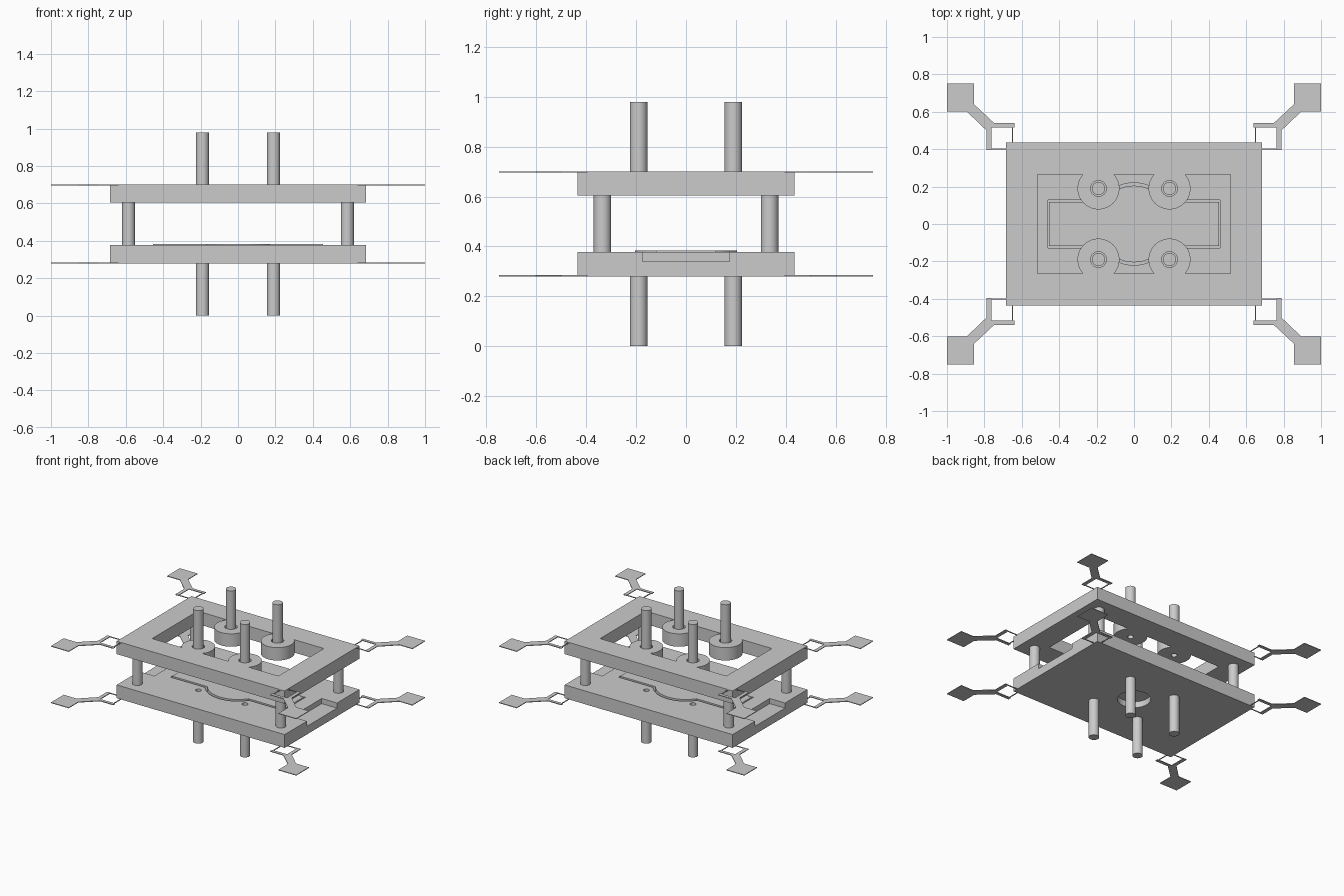
import bpy
import bmesh
from math import radians

if "Cube" in bpy.data.objects:
    bpy.data.objects.remove(bpy.data.objects["Cube"], do_unlink=True)

GREY = (0.6, 0.6, 0.6, 1)
grey = bpy.data.materials.new("plain_grey")
grey.use_nodes = True
grey.diffuse_color = GREY
grey.node_tree.nodes["Principled BSDF"].inputs["Base Color"].default_value = GREY

SIGNS = [(sx, sy) for sx in (-1, 1) for sy in (-1, 1)]
ROD = 0.19  # rod offset from centre in x and y


def side(sx, sy):
    return ("left" if sx > 0 else "right") + ("_back" if sy > 0 else "_front")


def finish(ob, name):
    ob.name = name
    ob.data.materials.clear()
    ob.data.materials.append(grey)
    return ob


def box(name, x, y, z):
    """Box from (min, max) pairs."""
    bpy.ops.mesh.primitive_cube_add(size=1, location=[sum(p) / 2 for p in (x, y, z)])
    ob = bpy.context.object
    ob.scale = [p[1] - p[0] for p in (x, y, z)]
    bpy.ops.object.transform_apply(location=True, scale=True)
    return finish(ob, name)


def slab(name, hx, hy, z):
    return box(name, (-hx, hx), (-hy, hy), z)


def cylinder(name, x, y, r, z, sides=48):
    bpy.ops.mesh.primitive_cylinder_add(
        vertices=sides, radius=r, depth=z[1] - z[0], location=(x, y, sum(z) / 2))
    ob = bpy.context.object
    bpy.ops.object.transform_apply(location=True)
    bpy.ops.object.shade_smooth_by_angle(angle=radians(30))
    return finish(ob, name)


def combine(ob, tool, operation):
    """Apply a boolean and drop the tool."""
    mod = ob.modifiers.new("cut", "BOOLEAN")
    mod.operation, mod.solver, mod.object = operation, "EXACT", tool
    bpy.context.view_layer.objects.active = ob
    bpy.ops.object.modifier_apply(modifier=mod.name)
    bpy.data.objects.remove(tool, do_unlink=True)


def sheet(name, outlines, z, thick):
    """Flat thin part made of several extruded outlines."""
    bm = bmesh.new()
    for outline in outlines:
        face = bm.faces.new([bm.verts.new((x, y, z)) for x, y in outline])
        new = bmesh.ops.extrude_face_region(bm, geom=[face])["geom"]
        bmesh.ops.translate(bm, vec=(0, 0, thick),
                            verts=[v for v in new if isinstance(v, bmesh.types.BMVert)])
    bmesh.ops.recalc_face_normals(bm, faces=bm.faces)
    mesh = bpy.data.meshes.new(name)
    bm.to_mesh(mesh)
    bm.free()
    ob = bpy.data.objects.new(name, mesh)
    bpy.context.collection.objects.link(ob)
    return finish(ob, name)


def rect(x0, x1, y0, y1):
    return [(x0, y0), (x1, y0), (x1, y1), (x0, y1)]


# Upper frame with four rod bosses in its opening
FRAME_Z = (0.605, 0.70)
frame = slab("upper_frame", 0.685, 0.435, FRAME_Z)
combine(frame, slab("opening", 0.515, 0.265, (0.5, 0.8)), "DIFFERENCE")
for sx, sy in SIGNS:
    combine(frame, cylinder("boss", sx * ROD, sy * ROD, 0.112, FRAME_Z), "UNION")
for sx, sy in SIGNS:
    combine(frame, cylinder("bore", sx * ROD, sy * ROD, 0.042, (0.66, 0.8)), "DIFFERENCE")
    combine(frame, cylinder("pin_bore", sx * ROD, sy * ROD, 0.02, (0.5, 0.68)), "DIFFERENCE")

# Lower plate: centre pocket, end notches, pin holes and round recess below
plate = slab("lower_plate", 0.685, 0.435, (0.28, 0.378))
combine(plate, slab("pocket", 0.46, 0.128, (0.35, 0.5)), "DIFFERENCE")
combine(plate, cylinder("round_pocket", 0, 0, 0.22, (0.35, 0.5)), "DIFFERENCE")
for s in (-1, 1):
    ends = sorted((s * 0.56, s * 0.8))
    combine(plate, box("notch", ends, (-0.175, 0.175), (0.34, 0.5)), "DIFFERENCE")
for sx, sy in SIGNS:
    combine(plate, cylinder("pin_hole", sx * ROD, sy * ROD, 0.02, (0.33, 0.5)), "DIFFERENCE")
combine(plate, cylinder("recess", 0, 0, 0.112, (0.2, 0.325)), "DIFFERENCE")

# Insert lying in the pocket
insert = slab("pocket_insert", 0.455, 0.118, (0.345, 0.383))
combine(insert, cylinder("insert_round", 0, 0, 0.205, (0.345, 0.383)), "UNION")
for ob in (frame, plate, insert):
    bpy.ops.object.select_all(action="DESELECT")
    ob.select_set(True)
    bpy.context.view_layer.objects.active = ob
    bpy.ops.object.shade_smooth_by_angle(angle=radians(30))

# Rods, spacer pillars and corner arms
PAD = rect(0.855, 1, 0.602, 0.75)
NECK = [(0.855, 0.64), (0.895, 0.602), (0.785, 0.497), (0.748, 0.54)]
FORK = [rect(0.64, 0.775, 0.517, 0.54), rect(0.762, 0.788, 0.395, 0.545)]
LINKS = [rect(0.647, 0.653, 0.43, 0.52), rect(0.68, 0.765, 0.397, 0.403)]
for sx, sy in SIGNS:
    tag = side(sx, sy)
    cylinder("upper_rod_" + tag, sx * ROD, sy * ROD, 0.035, (0.66, 0.98))
    cylinder("lower_rod_" + tag, sx * ROD, sy * ROD, 0.035, (0, 0.285))
    cylinder("pillar_" + tag, sx * 0.585, sy * 0.335, 0.035, (0.375, 0.608))
    arm = [[(sx * x, sy * y) for x, y in o] for o in [PAD, NECK] + FORK + LINKS]
    sheet("upper_arm_" + tag, arm, 0.696, 0.005)
    sheet("lower_arm_" + tag, arm, 0.28, 0.005)
